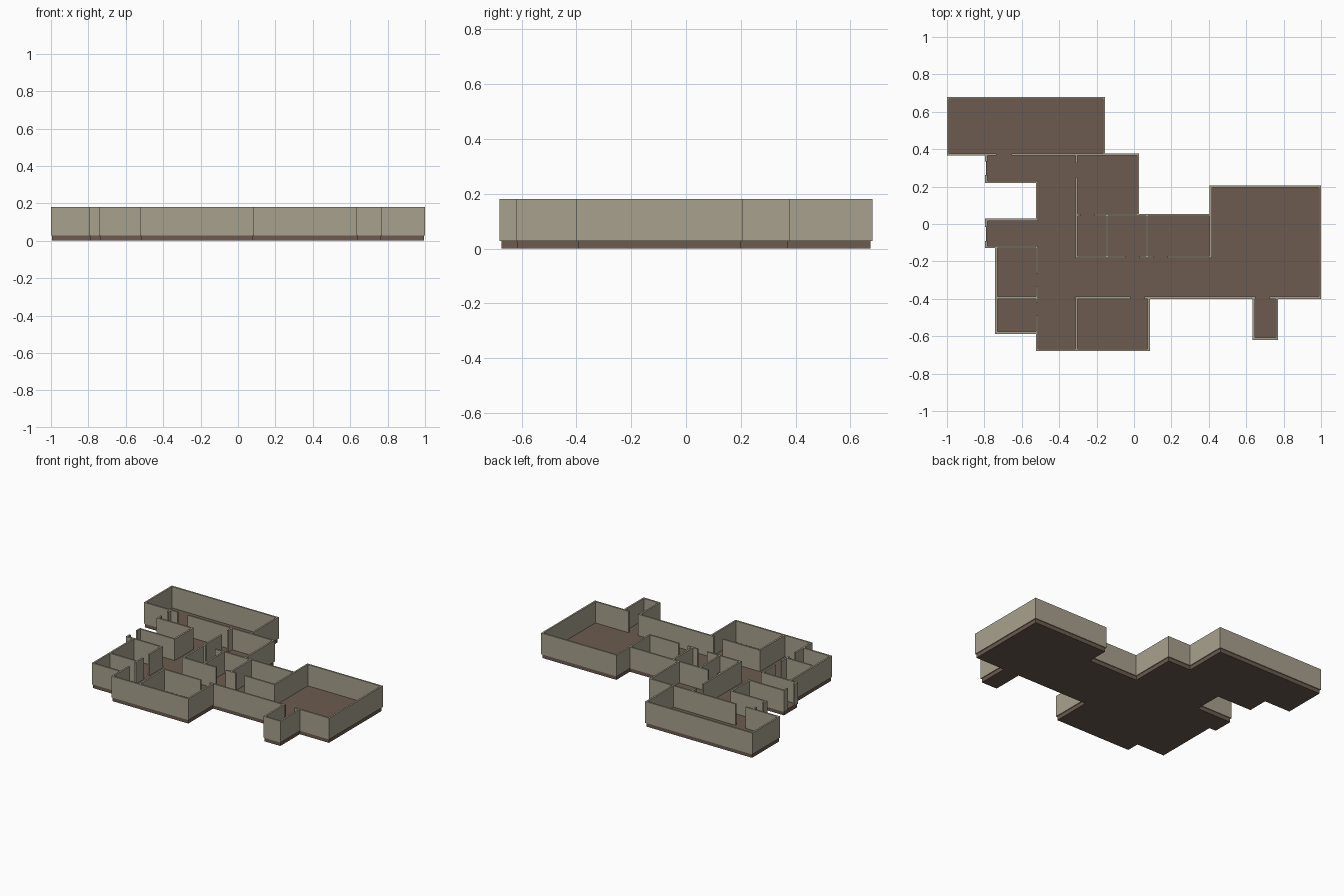
import bpy, bmesh

if "Cube" in bpy.data.objects:
    bpy.data.objects.remove(bpy.data.objects["Cube"])

T = 0.012            # wall thickness
Z0, Z1 = 0.028, 0.18  # floor top, wall top


def material(name, rgb):
    m = bpy.data.materials.new(name)
    m.diffuse_color = (*rgb, 1)
    m.use_nodes = True
    m.node_tree.nodes["Principled BSDF"].inputs["Base Color"].default_value = m.diffuse_color
    return m


def finish(bm, name, mat):
    bmesh.ops.recalc_face_normals(bm, faces=bm.faces)
    me = bpy.data.meshes.new(name)
    bm.to_mesh(me)
    bm.free()
    me.materials.append(mat)
    ob = bpy.data.objects.new(name, me)
    bpy.context.collection.objects.link(ob)


def extrude_outline(bm, pts, z0, z1):
    face = bm.faces.new([bm.verts.new((x, y, z0)) for x, y in pts])
    res = bmesh.ops.extrude_face_region(bm, geom=[face], use_keep_orig=True)
    top = [v for v in res["geom"] if isinstance(v, bmesh.types.BMVert)]
    bmesh.ops.translate(bm, verts=top, vec=(0, 0, z1 - z0))


wall_mat = material("wall_plaster", (0.39, 0.355, 0.27))
floor_mat = material("floor_brown", (0.15, 0.104, 0.08))

# Floor slab
outline = [(-.994, .674), (-.994, .372), (-.79, .372), (-.79, .225), (-.518, .225),
           (-.518, .023), (-.79, .023), (-.79, -.123), (-.737, -.123), (-.737, -.582),
           (-.518, -.582), (-.518, -.674), (.079, -.674), (.079, -.394), (.64, -.394),
           (.64, -.614), (.764, -.614), (.764, -.394), (.994, -.394), (.994, .2),
           (.41, .2), (.41, .048), (.021, .048), (.021, .372), (-.16, .372), (-.16, .674)]
bm = bmesh.new()
extrude_outline(bm, outline, 0, Z0)
finish(bm, "floor_slab", floor_mat)

# Walls along x: y, start, end, door gaps
along_x = [
    (.674, -.994, -.16, []),
    (.372, -.994, .021, [(-.735, -.655)]),
    (.225, -.79, -.518, []),
    (.2, .41, .994, []),
    (.048, -.307, .41, [(-.285, -.212)]),
    (.023, -.79, -.518, []),
    (-.123, -.79, -.518, []),
    (-.177, -.307, .41, [(-.045, .03), (.108, .178)]),
    (-.394, -.737, -.518, []),
    (-.394, -.307, .994, [(-.018, .055), (.65, .725)]),
    (-.582, -.737, -.518, []),
    (-.614, .64, .764, []),
    (-.674, -.518, .079, []),
]
# Walls along y, butting between the others: x, start, end, door gaps
along_y = [
    (-.994, .372, .674, []),
    (-.16, .372, .674, []),
    (-.79, .225, .372, [(.262, .335)]),
    (-.79, -.123, .023, [(-.09, -.015)]),
    (-.737, -.394, -.123, []),
    (-.737, -.582, -.394, []),
    (-.518, .023, .225, []),
    (-.518, -.394, -.123, [(-.332, -.265)]),
    (-.518, -.582, -.394, [(-.49, -.42)]),
    (-.518, -.674, -.582, []),
    (-.307, .048, .372, [(.252, .325)]),
    (-.307, -.177, .048, []),
    (-.307, -.674, -.394, []),
    (-.144, -.177, .048, []),
    (.021, .048, .372, []),
    (.07, -.177, .048, []),
    (.079, -.674, -.394, []),
    (.41, -.177, .048, []),
    (.41, .048, .2, []),
    (.64, -.614, -.394, []),
    (.764, -.614, -.394, []),
    (.994, -.394, .2, []),
]


def add_walls(bm, runs, vertical):
    h = T / 2
    for c, start, end, doors in runs:
        e = -h if vertical else h
        cuts = [start - e] + [d for gap in doors for d in gap] + [end + e]
        for a, b in zip(cuts[::2], cuts[1::2]):
            pts = [(a, c - h), (b, c - h), (b, c + h), (a, c + h)]
            if vertical:
                pts = [(y, x) for x, y in pts]
            extrude_outline(bm, pts, Z0, Z1)


for name, runs, vertical in (("walls_lengthwise", along_x, False),
                             ("walls_crosswise", along_y, True)):
    bm = bmesh.new()
    add_walls(bm, runs, vertical)
    finish(bm, name, wall_mat)
